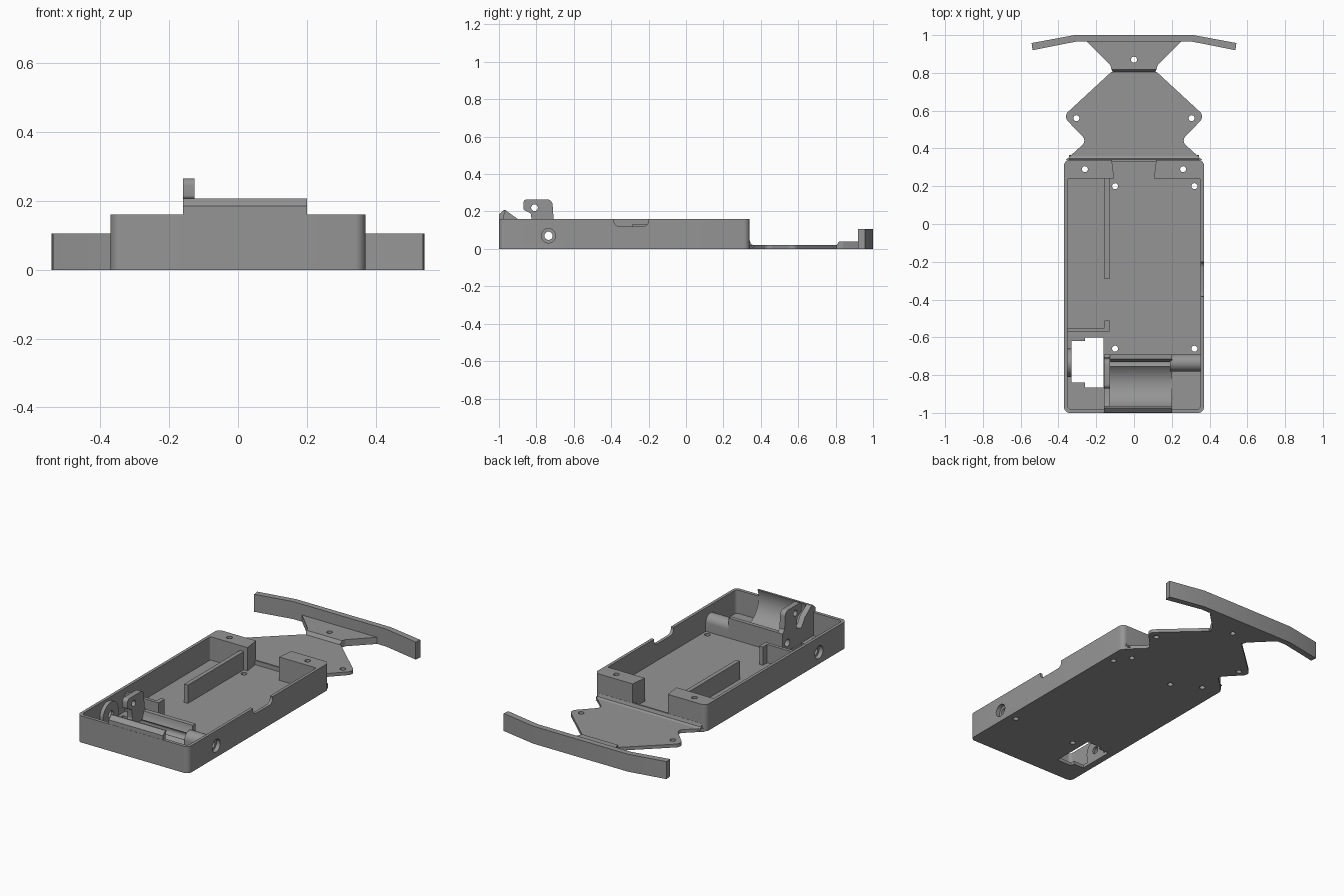
import bpy, bmesh, math
from mathutils import Vector

if "Cube" in bpy.data.objects:
    bpy.data.objects.remove(bpy.data.objects["Cube"])

grey = bpy.data.materials.new("plain_grey")
grey.diffuse_color = (0.30, 0.30, 0.30, 1)
grey.use_nodes = True
grey.node_tree.nodes["Principled BSDF"].inputs["Base Color"].default_value = grey.diffuse_color


def rounded(pts, steps=6):
    """Round each (u, v, radius) corner; plain (u, v) corners stay sharp."""
    out = []
    for i, p in enumerate(pts):
        c = Vector(p[:2])
        if len(p) == 2:
            out.append(c)
            continue
        a = (Vector(pts[i - 1][:2]) - c).normalized()
        b = (Vector(pts[(i + 1) % len(pts)][:2]) - c).normalized()
        half = a.angle(b) / 2
        s, e = c + a * p[2] / math.tan(half), c + b * p[2] / math.tan(half)
        mid = c + (a + b).normalized() * p[2] / math.sin(half)
        for k in range(steps + 1):
            d = s.lerp(e, k / steps) - mid
            out.append(mid + d.normalized() * p[2])
    return out


def prism(name, pts, lo, hi, axis="z"):
    """Extrude a profile: (x, y) along z, or (y, z) along x."""
    bm = bmesh.new()
    place = (lambda p, t: (p[0], p[1], t)) if axis == "z" else (lambda p, t: (t, p[0], p[1]))
    outline = rounded(pts)
    face = bm.faces.new([bm.verts.new(place(p, lo)) for p in outline])
    ext = bmesh.ops.extrude_face_region(bm, geom=[face])
    move = place((0, 0), hi - lo)
    bmesh.ops.translate(bm, vec=move, verts=[v for v in ext["geom"] if isinstance(v, bmesh.types.BMVert)])
    bmesh.ops.recalc_face_normals(bm, faces=bm.faces)
    me = bpy.data.meshes.new(name)
    bm.to_mesh(me)
    bm.free()
    me.materials.append(grey)
    ob = bpy.data.objects.new(name, me)
    bpy.context.collection.objects.link(ob)
    return ob


def box(name, x0, x1, y0, y1, z0, z1):
    return prism(name, [(x0, y0), (x1, y0), (x1, y1), (x0, y1)], z0, z1)


def circle(u, v, r, n=32):
    return [(u + r * math.cos(2 * math.pi * k / n), v + r * math.sin(2 * math.pi * k / n)) for k in range(n)]


def cut(target, cutter):
    """Subtract the cutter and throw it away."""
    mod = target.modifiers.new("cut", "BOOLEAN")
    mod.operation, mod.solver, mod.object = "DIFFERENCE", "EXACT", cutter
    bpy.context.view_layer.objects.active = target
    bpy.ops.object.modifier_apply(modifier=mod.name)
    bpy.data.objects.remove(cutter)


def drill(target, spots, r=0.016):
    for x, y in spots:
        cut(target, prism("drill", circle(x, y, r, 20), -0.1, 0.4))


def mirrored(half):
    """Complete a right-hand outline listed from low y to high y."""
    return half + [(-p[0],) + tuple(p[1:]) for p in reversed(half)]


# Tray with two solid rear corner blocks and an open gap between them
tray = prism("tray", mirrored([(0.37, -1, 0.03), (0.37, 0.34, 0.03)]), 0, 0.16)
cut(tray, prism("cavity", mirrored([(0.352, -0.98, 0.02), (0.352, 0.24, 0.01),
                                    (0.105, 0.24), (0.128, 0.42)]), 0.02, 0.3))
drill(tray, [(-0.26, 0.29), (0.26, 0.29), (-0.1, 0.2), (0.32, 0.2), (-0.1, -0.66), (0.32, -0.66)])

# Cable notch in the right wall
cut(tray, prism("notch", [(-0.385, 0.2), (-0.385, 0.12, 0.03), (-0.2, 0.12, 0.03), (-0.2, 0.2)],
                0.3, 0.4, "x"))

# Stepped gear opening in the floor
cut(tray, prism("opening", [(-0.33, -0.84), (-0.26, -0.84), (-0.26, -0.865), (-0.161, -0.865),
                            (-0.161, -0.6), (-0.26, -0.6), (-0.26, -0.62), (-0.33, -0.62)], -0.1, 0.05))

# Battery bay walls
box("bay_side_wall", -0.155, -0.13, -0.29, 0.25, 0.01, 0.13)
prism("bay_end_wall", [(-0.36, -0.57), (-0.13, -0.57), (-0.13, -0.51), (-0.155, -0.51),
                       (-0.155, -0.55), (-0.36, -0.55)], 0.01, 0.13)

# Motor cradle with a curved overhanging lip
arc = [(-0.845 + 0.13 * math.cos(math.radians(a)), 0.155 + 0.13 * math.sin(math.radians(a)))
       for a in range(157, 354, 7)]
cradle = prism("motor_cradle", [(-0.999, 0.01), (-0.999, 0.185), (-0.975, 0.207)] + arc +
               [(-0.69, 0.14), (-0.69, 0.01)], -0.126, 0.2, "x")

# Motor end plate with slanted shaft slot and raised ear
end_plate = prism("motor_end_plate", [
    (-0.999, 0.01), (-0.69, 0.01), (-0.69, 0.14), (-0.708, 0.16), (-0.715, 0.265, 0.03),
    (-0.87, 0.265, 0.02), (-0.87, 0.21, 0.01), (-0.83, 0.19, 0.01), (-0.82, 0.12, 0.02),
    (-0.87, 0.11, 0.02), (-0.9, 0.16), (-0.965, 0.207), (-0.975, 0.207), (-0.999, 0.185)],
    -0.16, -0.126, "x")
cut(end_plate, prism("ear_hole", circle(-0.81, 0.22, 0.018), -0.3, 0, "x"))

# Axle supports on both sides
tube = prism("axle_tube", [(-0.78, 0.01), (-0.69, 0.01)] +
             [(-0.735 + 0.045 * math.cos(math.pi * k / 16), 0.07 + 0.045 * math.sin(math.pi * k / 16))
              for k in range(17)], 0.19, 0.36, "x")
boss = prism("axle_boss", [(-0.805, 0.01), (-0.665, 0.01)] +
             [(-0.735 + 0.075 * math.cos(math.pi * k / 20), 0.07 + 0.075 * math.sin(math.pi * k / 20))
              for k in range(21)], -0.36, -0.33, "x")

# Axle bore through everything in its path, wider at the outer walls
for part in (tray, cradle, end_plate, tube, boss):
    cut(part, prism("bore", circle(-0.735, 0.07, 0.022), -0.5, 0.5, "x"))
for part in (tray, tube, boss):
    for x0, x1 in ((-0.5, -0.345), (0.345, 0.5)):
        cut(part, prism("counterbore", circle(-0.735, 0.07, 0.038), x0, x1, "x"))

# Waisted rear plate with side ears
rear_plate = prism("rear_plate", mirrored([(0.365, 0.335), (0.25, 0.44, 0.03), (0.375, 0.57, 0.035),
                                           (0.115, 0.81)]), 0, 0.02)
cut(rear_plate, box("trim", -1, 1, 0.805, 0.9, -0.1, 0.1))
cut(rear_plate, box("trim", -1, 1, 0.2, 0.34, -0.1, 0.1))
drill(rear_plate, [(-0.305, 0.56), (0.305, 0.56)])

# Fillet strip where the plate meets the tray
prism("plate_fillet", [(0.33, 0.01), (0.365, 0.01), (0.36, 0.02), (0.347, 0.026),
                       (0.341, 0.045), (0.33, 0.045)], -0.345, 0.345, "x")

# Thicker bumper support with a sloped leading edge
support = prism("bumper_support", mirrored([(0.115, 0.805, 0.01), (0.125, 0.84, 0.03), (0.25, 0.965)]), 0, 0.04)
cut(support, prism("slope", [(0.78, 0.02), (0.805, 0.02), (0.825, 0.05), (0.78, 0.05)], -0.3, 0.3, "x"))
drill(support, [(0, 0.87)])

# Swept bumper bar
prism("bumper", mirrored([(0.31, 0.965), (0.537, 0.92), (0.542, 0.958), (0.315, 1.0)]), 0, 0.105)

# Smooth the round parts, keep edges crisp
for ob in bpy.data.objects:
    ob.select_set(True)
    bpy.context.view_layer.objects.active = ob
bpy.ops.object.shade_smooth_by_angle(angle=math.radians(30))
